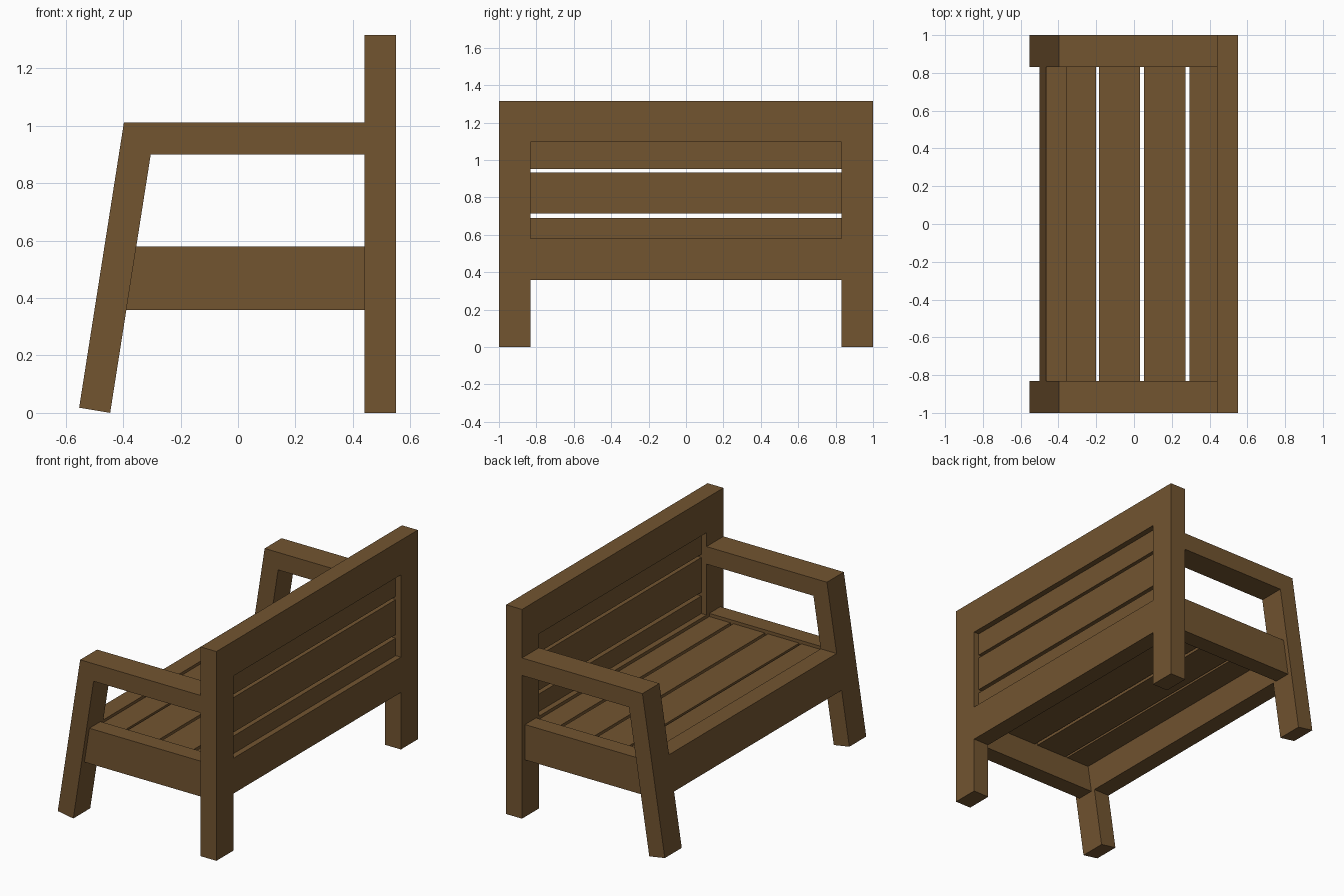
import bpy, bmesh

if "Cube" in bpy.data.objects:
    bpy.data.objects.remove(bpy.data.objects["Cube"])

wood = bpy.data.materials.new("wood")
wood.diffuse_color = (0.17, 0.09, 0.03, 1)
wood.use_nodes = True
wood.node_tree.nodes["Principled BSDF"].inputs["Base Color"].default_value = wood.diffuse_color


def board(name, profile, y0, y1):
    """Extrude an x-z outline along y."""
    bm = bmesh.new()
    face = bm.faces.new([bm.verts.new((x, y0, z)) for x, z in profile])
    ext = bmesh.ops.extrude_face_region(bm, geom=[face])
    verts = [v for v in ext["geom"] if isinstance(v, bmesh.types.BMVert)]
    bmesh.ops.translate(bm, verts=verts, vec=(0, y1 - y0, 0))
    bmesh.ops.recalc_face_normals(bm, faces=bm.faces)
    mesh = bpy.data.meshes.new(name)
    bm.to_mesh(mesh)
    bm.free()
    mesh.materials.append(wood)
    obj = bpy.data.objects.new(name, mesh)
    bpy.context.collection.objects.link(obj)
    return obj


def rect(x0, x1, z0, z1):
    return [(x0, z0), (x1, z0), (x1, z1), (x0, z1)]


def outer(z):
    """x of the leaning front leg's front face."""
    return -0.553 + (z - 0.018) * 0.157


def inner(z):
    """x of the leaning front leg's back face."""
    return -0.445 + z * 0.157


BACK, REAR = 0.44, 0.55        # front and rear of the backrest frame
LEG_IN = 0.832                 # inner side of the legs
RAIL0, RAIL1 = 0.358, 0.58     # bottom and top of the seat rails

# Side frames: legs, armrest and seat rail
sides = [
    ("back_leg", rect(BACK, REAR, 0, 1.315), LEG_IN, 1.0),
    ("front_leg", [(outer(0.018), 0.018), (inner(0), 0),
                   (inner(0.9), 0.9), (outer(1.01), 1.01)], LEG_IN, 1.0),
    ("armrest", [(inner(0.9), 0.9), (BACK, 0.9),
                 (BACK, 1.01), (outer(1.01), 1.01)], LEG_IN, 1.0),
    ("side_rail", [(inner(RAIL0), RAIL0), (BACK, RAIL0),
                   (BACK, RAIL1), (inner(RAIL1), RAIL1)], 0.86, 0.97),
]
for name, profile, y0, y1 in sides:
    board(name + "_right", profile, y0, y1)
    board(name + "_left", profile, -y1, -y0)

# Long rails between the side frames
board("front_rail", [(outer(RAIL0), RAIL0), (inner(RAIL0), RAIL0),
                     (inner(RAIL1), RAIL1), (outer(RAIL1), RAIL1)], -LEG_IN, LEG_IN)
board("back_bottom_rail", rect(BACK, REAR, RAIL0, RAIL1), -LEG_IN, LEG_IN)
board("back_top_rail", rect(BACK, REAR, 1.097, 1.315), -LEG_IN, LEG_IN)

# Seat slats, let into the rails
for i, (x0, x1) in enumerate([(-0.40, -0.20), (-0.185, 0.033), (0.053, 0.272), (0.293, 0.47)]):
    board(f"seat_slat_{i + 1}", rect(x0, x1, 0.52, 0.56), -0.88, 0.88)

# Backrest slats, recessed in the frame
for i, (z0, z1) in enumerate([(0.55, 0.69), (0.713, 0.932), (0.952, 1.12)]):
    board(f"back_slat_{i + 1}", rect(0.476, 0.514, z0, z1), -0.85, 0.85)
